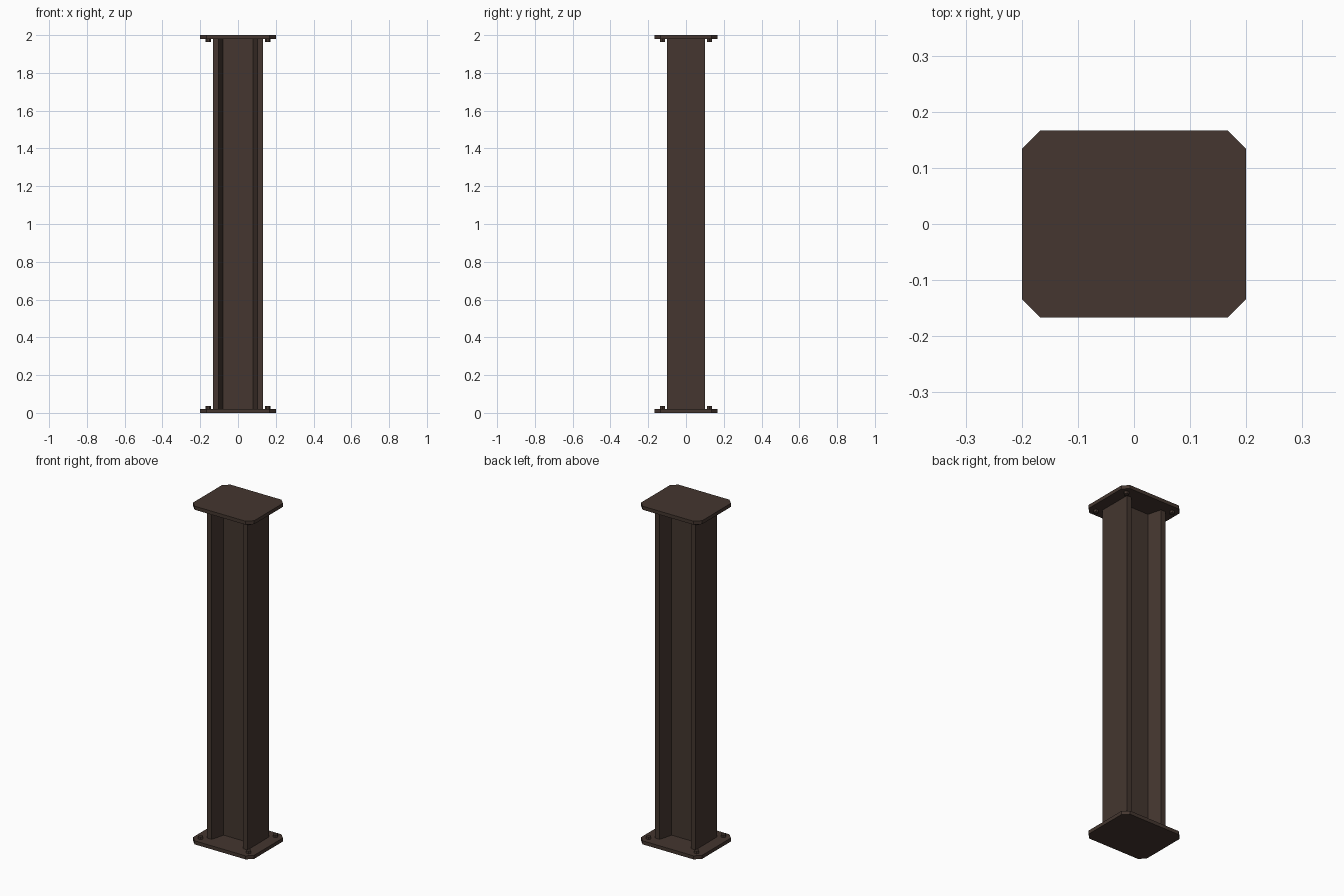
import bpy, bmesh, math

if "Cube" in bpy.data.objects:
    bpy.data.objects.remove(bpy.data.objects["Cube"])

steel = bpy.data.materials.new("dark_brown_steel")
steel.diffuse_color = (0.058, 0.037, 0.029, 1)
steel.use_nodes = True
steel.node_tree.nodes["Principled BSDF"].inputs["Base Color"].default_value = steel.diffuse_color


def prism(name, outline, z0, z1):
    """Extrude an xy outline from z0 to z1."""
    bm = bmesh.new()
    face = bm.faces.new([bm.verts.new((x, y, z0)) for x, y in outline])
    ext = bmesh.ops.extrude_face_region(bm, geom=[face])
    top = [v for v in ext["geom"] if isinstance(v, bmesh.types.BMVert)]
    bmesh.ops.translate(bm, verts=top, vec=(0, 0, z1 - z0))
    bmesh.ops.recalc_face_normals(bm, faces=bm.faces)
    mesh = bpy.data.meshes.new(name)
    bm.to_mesh(mesh)
    bm.free()
    mesh.materials.append(steel)
    ob = bpy.data.objects.new(name, mesh)
    bpy.context.collection.objects.link(ob)
    return ob


def four_way(quarter):
    """Mirror a first-quadrant run of points into a closed outline."""
    half = quarter + [(-x, y) for x, y in reversed(quarter)]
    return half + [(-x, -y) for x, y in half]


PLATE = 0.021
BOLT = 0.015

# I-beam column with tapered flanges
beam = four_way([(0.132, 0.1), (0.102, 0.1), (0.08, 0.019)])
prism("beam_column", beam, PLATE, 2 - PLATE)

# end plates with clipped corners, each with four hex bolts on the inner side
plate = four_way([(0.2, 0.134), (0.167, 0.167)])
for label, z0, b0 in (("bottom", 0, PLATE), ("top", 2 - PLATE, 2 - PLATE - BOLT)):
    prism(label + "_plate", plate, z0, z0 + PLATE)
    for sx in (-1, 1):
        for sy in (-1, 1):
            hexagon = [(sx * 0.157 + 0.0145 * math.cos(i * math.pi / 3),
                        sy * 0.125 + 0.0145 * math.sin(i * math.pi / 3)) for i in range(6)]
            prism(label + "_bolt", hexagon, b0, b0 + BOLT)
